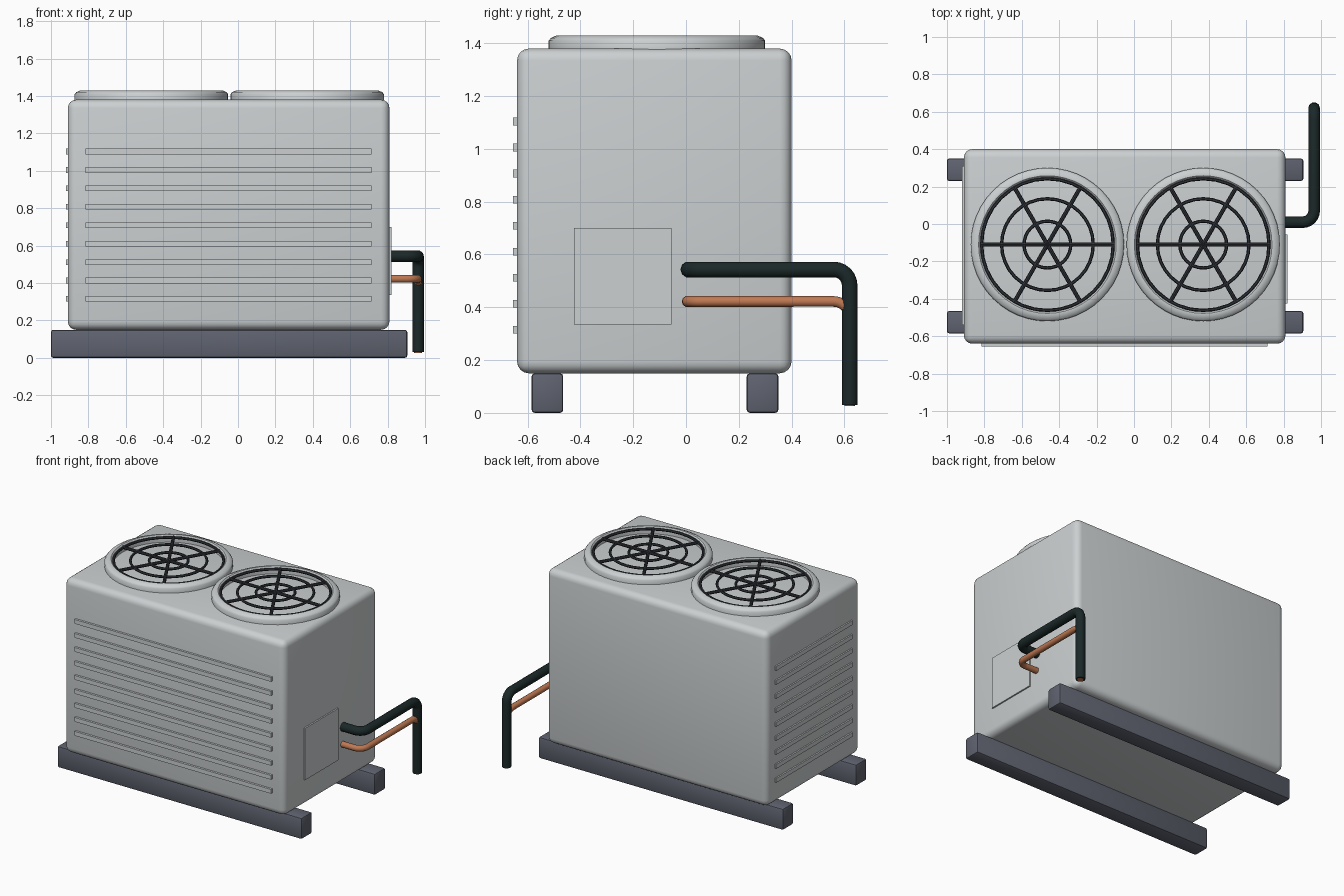
import bpy, bmesh, math
from mathutils import Vector, Matrix

if "Cube" in bpy.data.objects:
    bpy.data.objects.remove(bpy.data.objects["Cube"])


def material(name, rgb):
    m = bpy.data.materials.new(name)
    m.diffuse_color = (*rgb, 1)
    m.use_nodes = True
    m.node_tree.nodes["Principled BSDF"].inputs["Base Color"].default_value = m.diffuse_color
    return m


CASING = material("casing grey", (0.60, 0.63, 0.64))
RAIL = material("slate grey", (0.115, 0.125, 0.16))
GRILLE = material("charcoal", (0.03, 0.034, 0.042))
INSULATION = material("dark green black", (0.011, 0.021, 0.021))
COPPER = material("copper", (0.52, 0.19, 0.085))


def finish(name, bm, mat, angle=40):
    bmesh.ops.recalc_face_normals(bm, faces=bm.faces)
    me = bpy.data.meshes.new(name)
    bm.to_mesh(me)
    bm.free()
    me.materials.append(mat)
    ob = bpy.data.objects.new(name, me)
    bpy.context.collection.objects.link(ob)
    bpy.ops.object.select_all(action='DESELECT')
    ob.select_set(True)
    bpy.context.view_layer.objects.active = ob
    bpy.ops.object.shade_smooth_by_angle(angle=math.radians(angle))
    return ob


def box(name, lo, hi, mat, bevel=0.0, segments=2):
    lo, hi = Vector(lo), Vector(hi)
    bm = bmesh.new()
    bmesh.ops.create_cube(bm, size=1, matrix=Matrix.Translation((lo + hi) / 2)
                          @ Matrix.Diagonal((*(hi - lo), 1)))
    if bevel:
        bmesh.ops.bevel(bm, geom=bm.edges[:], offset=bevel, segments=segments,
                        profile=0.5, affect='EDGES')
    return finish(name, bm, mat)


def lathe(bm, profile, centre, steps):
    """Spin a closed (radius, z) profile around a vertical axis."""
    rings = []
    for i in range(steps):
        a = 2 * math.pi * i / steps
        rings.append([bm.verts.new((centre[0] + r * math.cos(a),
                                    centre[1] + r * math.sin(a), z)) for r, z in profile])
    n = len(profile)
    for i in range(steps):
        p, q = rings[i], rings[(i + 1) % steps]
        for j in range(n):
            k = (j + 1) % n
            bm.faces.new((p[j], q[j], q[k], p[k]))


def pipe(name, points, radius, bend, mat):
    """Round tube along a path with rounded corners."""
    pts = [Vector(p) for p in points]
    path = [pts[0]]
    for a, b, c in zip(pts, pts[1:], pts[2:]):
        u, v = (a - b).normalized(), (c - b).normalized()
        for i in range(7):
            t = math.pi / 2 * i / 6
            path.append(b + bend * (u * (1 - math.sin(t)) + v * (1 - math.cos(t))))
    path.append(pts[-1])
    cu = bpy.data.curves.new(name + "_path", 'CURVE')
    cu.dimensions = '3D'
    cu.bevel_depth, cu.bevel_resolution, cu.use_fill_caps = radius, 3, True
    sp = cu.splines.new('POLY')
    sp.points.add(len(path) - 1)
    for p, co in zip(sp.points, path):
        p.co = (*co, 1)
    tmp = bpy.data.objects.new(name + "_path", cu)
    bpy.context.collection.objects.link(tmp)
    me = tmp.to_mesh()
    bm = bmesh.new()
    bm.from_mesh(me)
    tmp.to_mesh_clear()
    bpy.data.objects.remove(tmp)
    bmesh.ops.remove_doubles(bm, verts=bm.verts, dist=0.0001)
    return finish(name, bm, mat, 50)


# Casing and support rails
box("casing", (-0.91, -0.64, 0.15), (0.81, 0.40, 1.38), CASING, 0.045, 4)
for side, y in (("front", -0.525), ("back", 0.29)):
    box(side + "_rail", (-1, y - 0.06, 0.0), (0.905, y + 0.06, 0.15), RAIL, 0.012)

# Louvre slats on the front and left sides
for i in range(9):
    z = 0.315 + i * 0.0985
    box(f"front_slat_{i + 1}", (-0.815, -0.655, z - 0.015), (0.715, -0.63, z + 0.015), CASING)
    box(f"left_slat_{i + 1}", (-0.92, -0.54, z - 0.015), (-0.90, 0.31, z + 0.015), CASING)

# Service panel
box("service_panel", (0.80, -0.425, 0.335), (0.82, -0.055, 0.70), CASING)

# Fan shrouds and wire guards
for side, cx in (("left", -0.463), ("right", 0.370)):
    c = (cx, -0.11)
    bm = bmesh.new()
    lathe(bm, [(0.41, 1.375), (0.41, 1.41), (0.402, 1.42), (0.38, 1.43),
               (0.368, 1.43), (0.36, 1.422), (0.36, 1.375)], c, 48)
    finish(side + "_fan_shroud", bm, CASING)

    bm = bmesh.new()
    for r in (0.352, 0.245, 0.125):
        lathe(bm, [(r + 0.009 * math.cos(t * math.pi / 3),
                    1.417 + 0.009 * math.sin(t * math.pi / 3)) for t in range(6)], c, 32)
    for k in range(3):
        m = (Matrix.Translation((*c, 1.417)) @ Matrix.Rotation(k * math.pi / 3, 4, 'Z')
             @ Matrix.Rotation(math.pi / 2, 4, 'Y'))
        bmesh.ops.create_cone(bm, cap_ends=True, segments=8, radius1=0.011,
                              radius2=0.011, depth=0.715, matrix=m)
    finish(side + "_fan_guard", bm, GRILLE)

# Refrigerant lines
pipe("insulated_line", [(0.80, 0.01, 0.543), (0.963, 0.01, 0.543),
                        (0.963, 0.62, 0.543), (0.963, 0.62, 0.03)], 0.031, 0.06, INSULATION)
pipe("copper_line", [(0.80, 0.005, 0.422), (0.963, 0.005, 0.422),
                     (0.963, 0.62, 0.422), (0.963, 0.62, 0.027)], 0.021, 0.06, COPPER)
